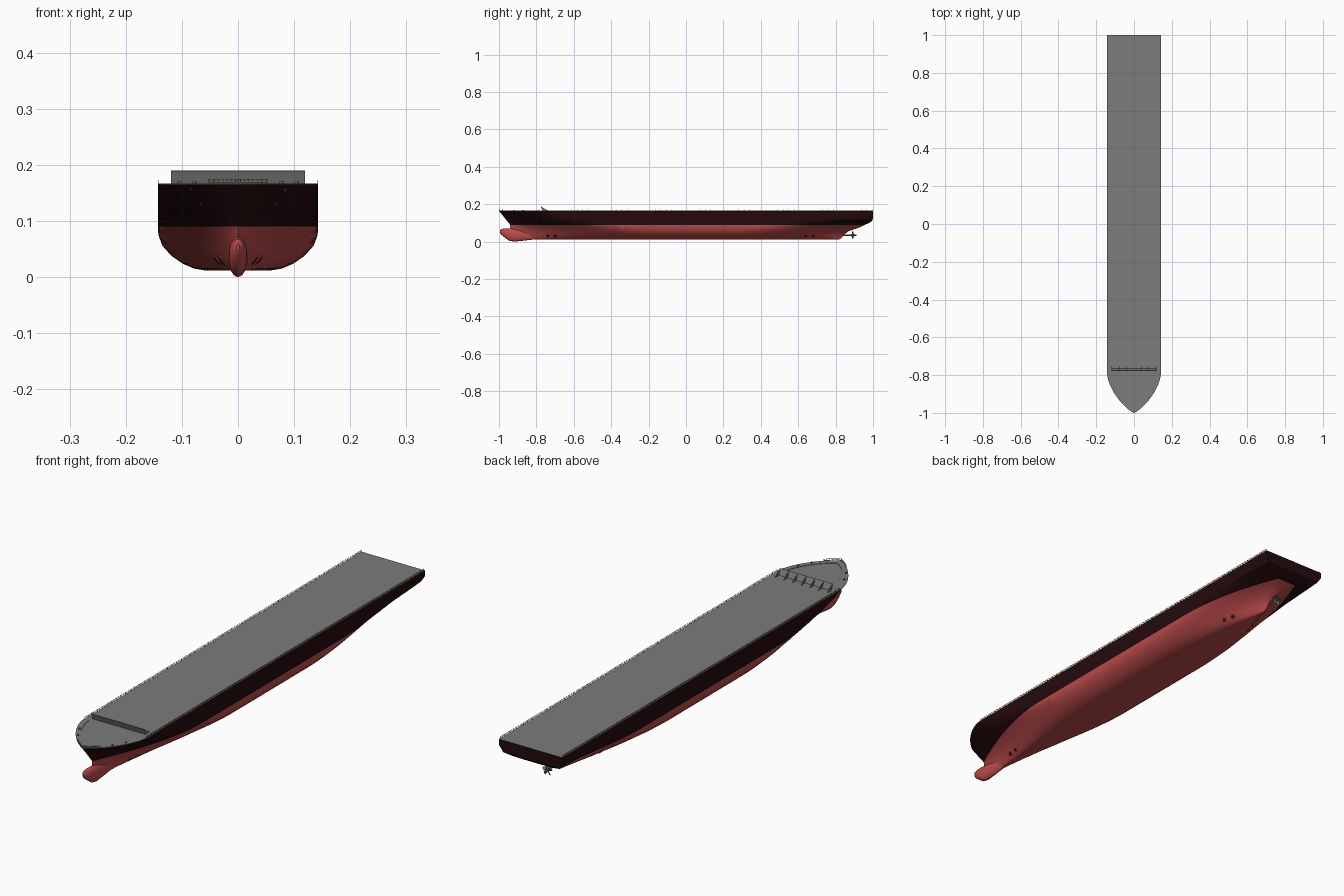
import bpy, bmesh, math
from mathutils import Matrix, Vector

if "Cube" in bpy.data.objects:
    bpy.data.objects.remove(bpy.data.objects["Cube"])

def mat(name, c):
    m = bpy.data.materials.new(name)
    m.diffuse_color = (*c, 1)
    m.use_nodes = True
    m.node_tree.nodes["Principled BSDF"].inputs["Base Color"].default_value = m.diffuse_color
    return m

DARK = mat("dark_topside", (0.018, 0.003, 0.004))
RED = mat("red_bottom_paint", (0.5, 0.07, 0.07))
GREY = mat("deck_grey", (0.2, 0.2, 0.2))
ORANGE = mat("rail_orange", (0.42, 0.2, 0.04))
STEEL = mat("steel", (0.13, 0.13, 0.14))
BLACK = mat("opening_black", (0.03, 0.012, 0.012))

def finish(name, bm, mats, smooth=False):
    me = bpy.data.meshes.new(name)
    bm.to_mesh(me)
    bm.free()
    for m in mats:
        me.materials.append(m)
    ob = bpy.data.objects.new(name, me)
    bpy.context.collection.objects.link(ob)
    if smooth:
        bpy.ops.object.select_all(action='DESELECT')
        ob.select_set(True)
        bpy.context.view_layer.objects.active = ob
        bpy.ops.object.shade_smooth_by_angle(angle=math.radians(32))
    return ob

def box(bm, loc, size, rot=Matrix()):
    bmesh.ops.create_cube(bm, size=1, matrix=Matrix.Translation(loc) @ rot @ Matrix.Diagonal((*size, 1)))

def cyl(bm, loc, r, depth, axis, seg=16):
    q = Vector(axis).to_track_quat('Z', 'Y').to_matrix().to_4x4()
    bmesh.ops.create_cone(bm, cap_ends=True, segments=seg, radius1=r, radius2=r, depth=depth,
                          matrix=Matrix.Translation(loc) @ q)

# Waterlines: z, half width, bow y, stern y, entrance length, entrance power, run length, stern width ratio
LEVELS = [
    (0.012, 0.060, -0.90, 0.82, 0.75, 1.5, 0.60, 0.03),
    (0.015, 0.078, -0.91, 0.825, 0.75, 1.45, 0.60, 0.03),
    (0.024, 0.099, -0.92, 0.835, 0.74, 1.4, 0.60, 0.03),
    (0.038, 0.119, -0.93, 0.845, 0.72, 1.35, 0.58, 0.03),
    (0.056, 0.135, -0.935, 0.87, 0.68, 1.25, 0.56, 0.04),
    (0.075, 0.142, -0.94, 0.925, 0.60, 1.1, 0.53, 0.10),
    (0.090, 0.1425, -0.94, 0.955, 0.50, 1.0, 0.48, 0.30),
    (0.100, 0.1425, -0.948, 0.98, 0.44, 0.95, 0.44, 0.58),
    (0.115, 0.1425, -0.96, 0.998, 0.36, 0.9, 0.40, 0.88),
    (0.140, 0.1425, -0.98, 1.0, 0.27, 0.85, 0.30, 1.0),
    (0.165, 0.1425, -1.0, 1.0, 0.21, 0.8, 0.30, 1.0),
]

def half_width(level, y):
    z, w, yf, yb, lf, p, lr, e = level
    u = min(max((y - yf) / lf, 0), 1)
    v = min(max((yb - y) / lr, 0), 1)
    return w * (1 - (1 - u) ** 1.65) ** p * (e + (1 - e) * (1 - (1 - v) ** 2))

def hull_x(y, z):
    for a, b in zip(LEVELS, LEVELS[1:]):
        if a[0] <= z <= b[0]:
            k = (z - a[0]) / (b[0] - a[0])
            return half_width(a, y) * (1 - k) + half_width(b, y) * k
    return half_width(LEVELS[-1], y)

# Hull: waterlines lofted on one side, then mirrored
N = 72
bm = bmesh.new()
rows = []
for n, L in enumerate([LEVELS[0]] + LEVELS):
    ys = [L[2] + (L[3] - L[2]) * (i / N) ** 1.5 for i in range(N + 1)]
    row = [bm.verts.new((0 if n == 0 else half_width(L, y), y, L[0])) for y in ys]
    row.append(bm.verts.new((0, L[3], L[0])))
    rows.append(row)
for n in range(len(rows) - 1):
    for i in range(N + 1):
        f = bm.faces.new((rows[n][i], rows[n][i + 1], rows[n + 1][i + 1], rows[n + 1][i]))
        f.material_index = 1 if LEVELS[n][0] <= 0.09 else 0
geom = bm.verts[:] + bm.edges[:] + bm.faces[:]
bmesh.ops.mirror(bm, geom=geom, axis='X', merge_dist=0.00005)
bmesh.ops.remove_doubles(bm, verts=bm.verts, dist=0.00005)
bmesh.ops.recalc_face_normals(bm, faces=bm.faces)
finish("hull", bm, [DARK, RED], True)

# Bulbous bow: rings of y, centre z, half width, half height
bm = bmesh.new()
prev = None
for y, zc, rx, rz in [(-0.995, 0.053, 0.003, 0.006), (-0.988, 0.052, 0.010, 0.015), (-0.968, 0.046, 0.015, 0.025),
                      (-0.945, 0.038, 0.0165, 0.033), (-0.92, 0.034, 0.017, 0.034), (-0.88, 0.034, 0.015, 0.030),
                      (-0.82, 0.036, 0.012, 0.025), (-0.74, 0.038, 0.006, 0.018)]:
    ring = [bm.verts.new((rx * math.cos(a * math.tau / 24), y, zc + rz * math.sin(a * math.tau / 24))) for a in range(24)]
    if prev:
        for a in range(24):
            bm.faces.new((prev[a], prev[(a + 1) % 24], ring[(a + 1) % 24], ring[a]))
    else:
        bm.faces.new(ring)
    prev = ring
bmesh.ops.recalc_face_normals(bm, faces=bm.faces)
finish("bulbous_bow", bm, [RED], True)

# Deck plate and the raised rim around the foredeck
top = LEVELS[-1]
bow_y = [-1 + 0.21 * (i / 20) ** 1.6 for i in range(21)]
bm = bmesh.new()
side = [(half_width(top, y), y) for y in bow_y] + [(0.1425, 1)]
outline = side + [(-x, y) for x, y in reversed(side[1:])]
bm.faces.new([bm.verts.new((x, y, 0.165)) for x, y in outline])
finish("deck", bm, [GREY])

bm = bmesh.new()
for s in (1, -1):
    prev = None
    for y in bow_y:
        x, yi = half_width(top, y), -0.79 + (y + 0.79) * 0.87
        pts = [(s * x, y, 0.1652), (s * x * 0.998, y, 0.1668), (s * x * 0.84, yi, 0.1668), (s * x * 0.84, yi, 0.1652)]
        cur = [bm.verts.new(p) for p in pts]
        if prev:
            for k in range(3):
                bm.faces.new((prev[k], prev[k + 1], cur[k + 1], cur[k]))
        prev = cur
bmesh.ops.remove_doubles(bm, verts=bm.verts, dist=0.00001)
bmesh.ops.recalc_face_normals(bm, faces=bm.faces)
finish("foredeck_rim", bm, [GREY])

# Breakwater: forward-leaning plate with brackets behind it
bm = bmesh.new()
box(bm, (0, -0.771, 0.1775), (0.238, 0.003, 0.026), Matrix.Rotation(math.radians(22), 4, 'X'))
for i in range(7):
    x = -0.1175 + i * 0.235 / 6
    v = [[bm.verts.new((x + d, y, z)) for y, z in ((-0.775, 0.188), (-0.766, 0.165), (-0.738, 0.165))] for d in (-0.0012, 0.0012)]
    bm.faces.new(v[0])
    bm.faces.new(v[1][::-1])
    for k in range(3):
        bm.faces.new((v[0][k], v[0][k - 1], v[1][k - 1], v[1][k]))
bmesh.ops.recalc_face_normals(bm, faces=bm.faces)
finish("breakwater", bm, [GREY])

# Side rails and bow rail
bm = bmesh.new()
for s in (1, -1):
    for z in (0.1685, 0.1725):
        box(bm, (s * 0.1415, 0.103, z), (0.001, 1.786, 0.001))
    for i in range(61):
        box(bm, (s * 0.1415, -0.79 + i * 1.786 / 60, 0.169), (0.0012, 0.0012, 0.008))
finish("side_rails", bm, [ORANGE])

bm = bmesh.new()
pts = [(half_width(top, y) * 0.98, y + 0.001) for y in bow_y if half_width(top, y) < 0.058]
path = [(-x, y) for x, y in reversed(pts[1:])] + pts
for (x0, y0), (x1, y1) in zip(path, path[1:]):
    d = Vector((x1 - x0, y1 - y0, 0))
    turn = Matrix.Rotation(math.atan2(d.y, d.x), 4, 'Z')
    for z in (0.169, 0.174):
        box(bm, ((x0 + x1) / 2, (y0 + y1) / 2, z), (d.length, 0.0012, 0.0012), turn)
for x, y in path:
    box(bm, (x, y, 0.170), (0.0012, 0.0012, 0.01))
finish("bow_rail", bm, [ORANGE])

# Mooring chocks on the foredeck rim
bm = bmesh.new()
for s in (1, -1):
    for y in (-0.92, -0.87):
        cyl(bm, (s * half_width(top, y) * 0.88, y, 0.1685), 0.004, 0.004, (0, 0, 1), 12)
finish("mooring_chocks", bm, [STEEL])

# Thruster tunnels and hawse holes lying on the hull surface
def hull_spot(bm, s, y, z, r, depth):
    d = 0.004
    dy = (hull_x(y + d, z) - hull_x(y - d, z)) / (2 * d)
    dz = (hull_x(y, z + d) - hull_x(y, z - d)) / (2 * d)
    cyl(bm, (s * hull_x(y, z), y, z), r, depth, Vector((s, -dy, -dz)).normalized(), 20)

rings, holes = bmesh.new(), bmesh.new()
for s in (1, -1):
    for y in (-0.74, -0.70, 0.64, 0.68):
        hull_spot(rings, s, y, 0.03, 0.010, 0.003)
        hull_spot(holes, s, y, 0.03, 0.008, 0.004)
    for y, z in ((-0.89, 0.131), (-0.91, 0.156)):
        hull_spot(rings, s, y, z, 0.0025, 0.002)
finish("thruster_rims", rings, [RED])
finish("thruster_openings", holes, [BLACK])

# Propeller with shaft, hub and blades
bm = bmesh.new()
cyl(bm, (0, 0.872, 0.035), 0.0035, 0.08, (0, 1, 0))
cyl(bm, (0, 0.892, 0.035), 0.006, 0.018, (0, 1, 0))
for i in range(5):
    m = Matrix.Translation((0, 0.892, 0.035)) @ Matrix.Rotation(i * math.tau / 5, 4, 'Y')
    m = m @ Matrix.Translation((0, 0, 0.012)) @ Matrix.Rotation(math.radians(35), 4, 'Z')
    bmesh.ops.create_uvsphere(bm, u_segments=12, v_segments=8, radius=1, matrix=m @ Matrix.Diagonal((0.007, 0.0012, 0.0105, 1)))
finish("propeller", bm, [STEEL], True)
